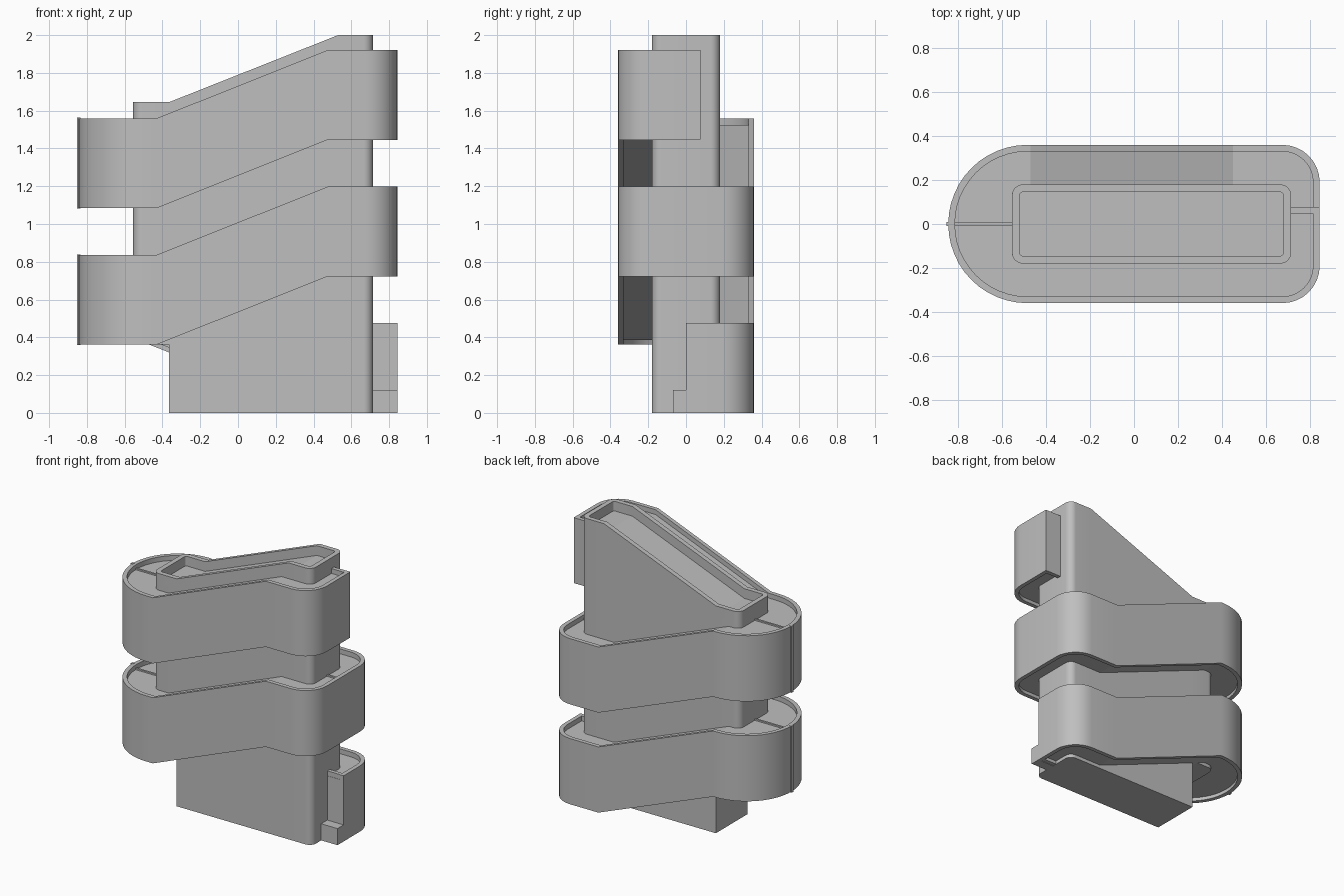
import bpy, bmesh
from math import cos, sin, pi, sqrt

cube = bpy.data.objects.get("Cube")
if cube:
    bpy.data.objects.remove(cube, do_unlink=True)

grey = bpy.data.materials.new("concrete_grey")
grey.use_nodes = True
COL = (0.52, 0.52, 0.52, 1)
grey.diffuse_color = COL
grey.node_tree.nodes["Principled BSDF"].inputs["Base Color"].default_value = COL

RISE, BAND, WALL = 0.3615, 0.475, 0.03      # rise per half turn, band height, wall thickness
XL, XR, HY = -0.845, 0.845, 0.36            # outer extents
CL, CR, CY = -0.555, 0.715, 0.18            # core extents


def finish(name, bm):
    bmesh.ops.remove_doubles(bm, verts=bm.verts, dist=1e-4)
    bmesh.ops.recalc_face_normals(bm, faces=bm.faces)
    me = bpy.data.meshes.new(name)
    bm.to_mesh(me)
    bm.free()
    ob = bpy.data.objects.new(name, me)
    bpy.context.collection.objects.link(ob)
    me.materials.append(grey)
    bpy.ops.object.select_all(action='DESELECT')
    ob.select_set(True)
    bpy.context.view_layer.objects.active = ob
    bpy.ops.object.shade_smooth_by_angle(angle=0.26)
    return ob


def loft(name, sections, closed=False):
    """Skin a list of equal-length cross-sections."""
    bm = bmesh.new()
    rings = [[bm.verts.new(p) for p in s] for s in sections]
    n = len(rings[0])
    pairs = list(zip(rings, rings[1:]))
    if closed:
        pairs.append((rings[-1], rings[0]))
    else:
        bm.faces.new(rings[0])
        bm.faces.new(rings[-1])
    for a, b in pairs:
        for i in range(n):
            j = (i + 1) % n
            bm.faces.new((a[i], a[j], b[j], b[i]))
    return finish(name, bm)


def box(name, x0, x1, y0, y1, z0, z1):
    s = [[(x, y0, z0), (x, y1, z0), (x, y1, z1), (x, y0, z1)] for x in (x0, x1)]
    return loft(name, s)


def arc(cx, cy, r, start, steps):
    return [(cx + r * cos(start + pi / 2 * i / steps),
             cy + r * sin(start + pi / 2 * i / steps)) for i in range(steps + 1)]


def outline(x0, x1, hy, rl, rr, back, front, inset=0.0):
    """Rounded plan outline, anticlockwise from the middle of the right end."""
    x0, x1, hy = x0 + inset, x1 - inset, hy - inset
    rl, rr = rl - inset, rr - inset
    pts = [(x1, 0)]
    pts += arc(x1 - rr, hy - rr, rr, 0, 8)
    pts += [(x, hy) for x in back]
    pts += arc(x0 + rl, hy - rl, rl, pi / 2, 12)
    pts += arc(x0 + rl, rl - hy, rl, pi, 12)
    pts += [(x, -hy) for x in front]
    pts += arc(x1 - rr, rr - hy, rr, -pi / 2, 8)
    return pts


def clamp(v, a, b):
    return max(a, min(b, v))


# Spiral ramp: parapet wall and floor in one section
BACK, FRONT = (0.45, -0.47), (-0.43, 0.475)
shape = (XL, XR, HY, 0.36, 0.17, BACK, FRONT)
outer, inner = outline(*shape), outline(*shape, inset=WALL)


def climb(x, run):
    return RISE * clamp((x - run[0]) / (run[1] - run[0]), 0, 1)


sections = []


def add_section(o, i, z):
    c = (clamp(i[0], CL + 0.05, CR - 0.05), clamp(i[1], -CY + 0.05, CY - 0.05))
    top, floor, under = z + BAND, z + BAND - 0.035, z + 0.025
    sections.append([(*o, z), (*o, top), (*i, top), (*i, floor),
                     (*c, floor), (*c, under), (*i, under), (*i, z)])


half = len(outer) // 2 + 1
for turn in range(2):
    for k, (o, i) in enumerate(zip(outer, inner)):
        z = climb(o[0], BACK) if k < half else RISE + climb(o[0], FRONT)
        add_section(o, i, z + 2 * RISE * turn)
TOP = 4 * RISE
for y in (0, 0.075):
    add_section((XR, y), (XR - WALL, y), TOP)
loft("spiral_ramp", sections)


# Central core: sections along x, rounded at the ends
R, RIM = 0.05, 0.07


def core_top(x):
    return 1.645 + 0.355 * clamp((x + 0.365) / 0.895, 0, 1)


def core_section(x, w, bottom):
    z = core_top(x) - RIM
    return [(x, -w, bottom), (x, w, bottom), (x, w, z), (x, -w, z)]


steps = [R * (1 - cos(pi / 2 * i / 8)) for i in range(9)]
widths = [CY - R + sqrt(max(0, R * R - (R - d) ** 2)) for d in steps]
core = [core_section(CL + d, w, RISE) for d, w in zip(steps, widths)]
core += [core_section(-0.365, CY, RISE), core_section(-0.365, CY, 0), core_section(0.53, CY, 0)]
core += [core_section(CR - d, w, 0) for d, w in reversed(list(zip(steps, widths)))]
loft("core", core)

# Raised rim around the core roof
breaks = (0.53, -0.365)
plan = (CL, CR, CY, R, R, breaks, breaks[::-1])
rim = []
for o, i in zip(outline(*plan), outline(*plan, inset=0.035)):
    zo, zi = core_top(o[0]), core_top(i[0])
    rim.append([(*o, zo - RIM), (*o, zo), (*i, zi), (*i, zi - RIM)])
loft("core_rim", rim, closed=True)

# End walls of the ramp and the entry step
box("ramp_start_wall", CR - 0.01, XR - 0.002, 0.002, WALL, 0.002, BAND)
box("ramp_end_wall", CR - 0.01, XR - 0.002, 0.048, 0.078, TOP + 0.002, TOP + BAND)
box("entry_step", CR - 0.01, XR, -0.07, 0, 0, 0.12)

# Thin joint ribs across the landings
for n in (1, 3):
    z = n * RISE
    floor = z + BAND - 0.035
    box("left_floor_rib", XL + 0.02, CL + 0.01, -0.007, 0.007, floor - 0.01, floor + 0.01)
    box("left_wall_rib", XL - 0.008, XL + 0.01, -0.01, 0.01, z - 0.003, z + BAND + 0.003)
floor = 2 * RISE + BAND - 0.035
box("right_floor_rib", CR - 0.01, XR - 0.02, -0.007, 0.007, floor - 0.01, floor + 0.01)
